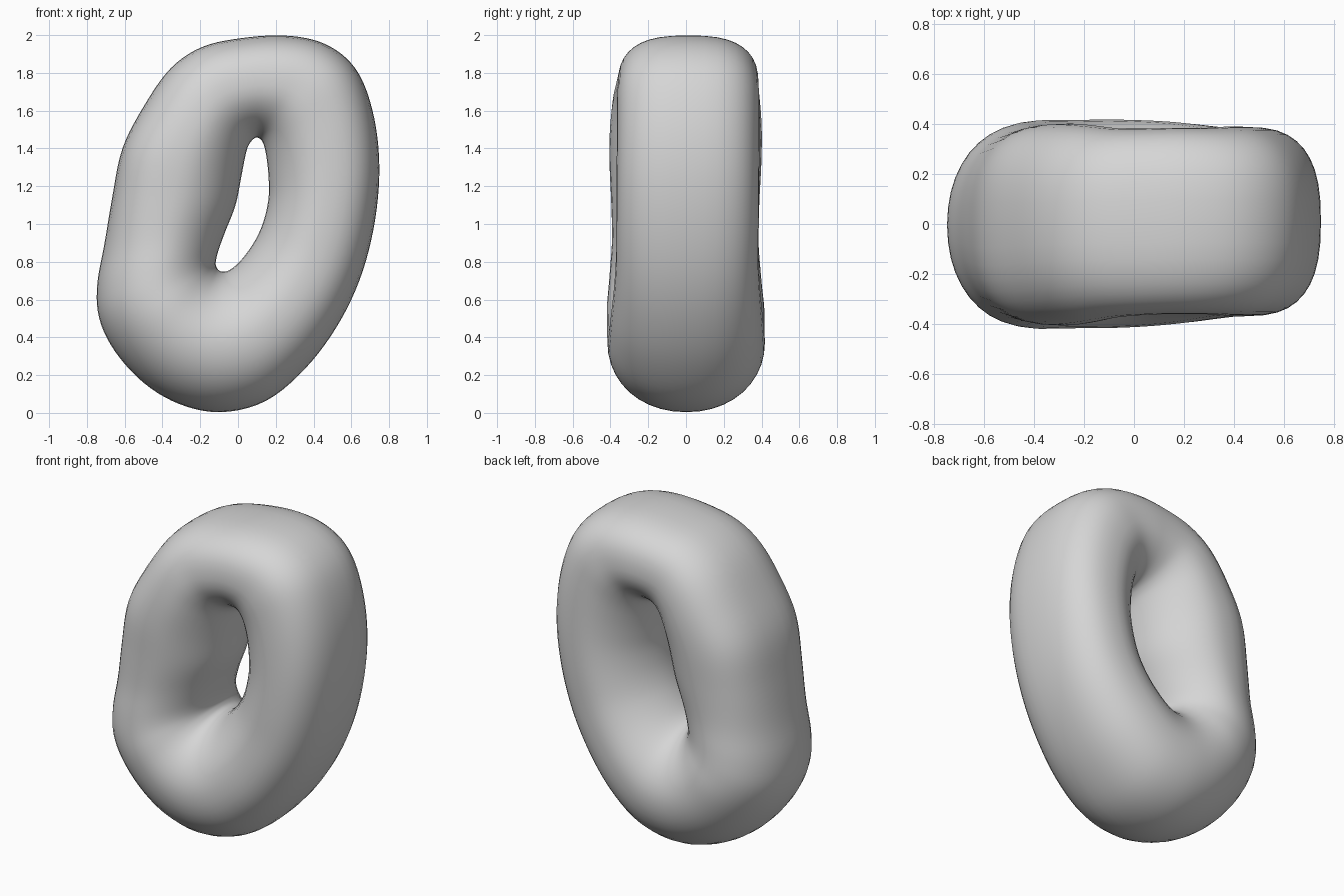
import bpy, bmesh, math
from mathutils import Vector

# Stations round the ring: outer x, z, inner x, z, half depth, outer roundness exponent
STATIONS = [
    (0.24, 2.00, 0.105, 1.455, 0.375, 2.7),
    (0.43, 1.968, 0.125, 1.44, 0.375, 2.7),
    (0.575, 1.88, 0.14, 1.40, 0.38, 2.7),
    (0.67, 1.74, 0.152, 1.33, 0.38, 2.65),
    (0.733, 1.51, 0.16, 1.24, 0.38, 2.65),
    (0.75, 1.25, 0.160, 1.14, 0.38, 2.65),
    (0.719, 0.97, 0.138, 1.03, 0.38, 2.6),
    (0.645, 0.70, 0.10, 0.935, 0.38, 2.55),
    (0.525, 0.455, 0.05, 0.855, 0.39, 2.45),
    (0.36, 0.235, -0.005, 0.79, 0.405, 2.35),
    (0.15, 0.06, -0.05, 0.757, 0.415, 2.2),
    (-0.09, 0.00, -0.08, 0.75, 0.42, 2.1),
    (-0.31, 0.043, -0.10, 0.757, 0.42, 2.05),
    (-0.50, 0.155, -0.111, 0.772, 0.42, 2.0),
    (-0.655, 0.325, -0.116, 0.79, 0.42, 2.0),
    (-0.738, 0.50, -0.112, 0.82, 0.41, 2.1),
    (-0.748, 0.68, -0.098, 0.87, 0.40, 2.15),
    (-0.71, 0.89, -0.065, 0.96, 0.39, 2.25),
    (-0.668, 1.14, -0.01, 1.10, 0.395, 2.5),
    (-0.615, 1.40, 0.02, 1.25, 0.405, 2.65),
    (-0.50, 1.625, 0.04, 1.355, 0.405, 2.55),
    (-0.36, 1.825, 0.055, 1.41, 0.395, 2.5),
    (-0.19, 1.94, 0.073, 1.438, 0.38, 2.6),
    (0.02, 1.986, 0.09, 1.453, 0.375, 2.7),
]
INNER_ROUND = 1.9
STEPS, SIDES = 5, 40


def smooth_loop(rows, steps):
    """Closed Catmull-Rom interpolation of the station values."""
    n = len(rows)
    for i in range(n):
        a, b, c, d = (Vector(rows[(i + k) % n]) for k in (-1, 0, 1, 2))
        for s in range(steps):
            t = s / steps
            yield 0.5 * (2 * b + (c - a) * t + (2 * a - 5 * b + 4 * c - d) * t * t
                         + (3 * b - a - 3 * c + d) * t ** 3)


def power(v, e):
    return math.copysign(abs(v) ** e, v)


# Ring body: rounded cross-sections lofted round the hole
bm = bmesh.new()
rings = []
for ox, oz, ix, iz, depth, n in smooth_loop(STATIONS, STEPS):
    ring = []
    # Slight sideways lean of the upper limbs
    lean = 0.012 * max(-1, min(1, 1.5 * (ox + ix) + 0.6)) * min(1, (oz + iz) / 3)
    for k in range(SIDES):
        a = 2 * math.pi * k / SIDES
        c, s = math.cos(a), math.sin(a)
        e = 2 / (n if c > 0 else INNER_ROUND)
        y = lean + depth * power(s, e)
        w = (1 + power(c, e)) / 2
        ring.append(bm.verts.new((ix + (ox - ix) * w, y, iz + (oz - iz) * w)))
    rings.append(ring)
for i, r in enumerate(rings):
    q = rings[(i + 1) % len(rings)]
    for k in range(SIDES):
        j = (k + 1) % SIDES
        bm.faces.new((r[k], r[j], q[j], q[k])).smooth = True
# Even out the surface a little
for _ in range(4):
    bmesh.ops.smooth_vert(bm, verts=bm.verts, factor=0.3,
                          use_axis_x=True, use_axis_y=True, use_axis_z=True)
bmesh.ops.recalc_face_normals(bm, faces=bm.faces)
mesh = bpy.data.meshes.new("ring_body")
bm.to_mesh(mesh)
bm.free()
body = bpy.data.objects.new("ring_body", mesh)
bpy.context.collection.objects.link(body)

# Plain grey finish
grey = bpy.data.materials.new("light_grey")
grey.diffuse_color = (0.67, 0.67, 0.67, 1)
mesh.materials.append(grey)
